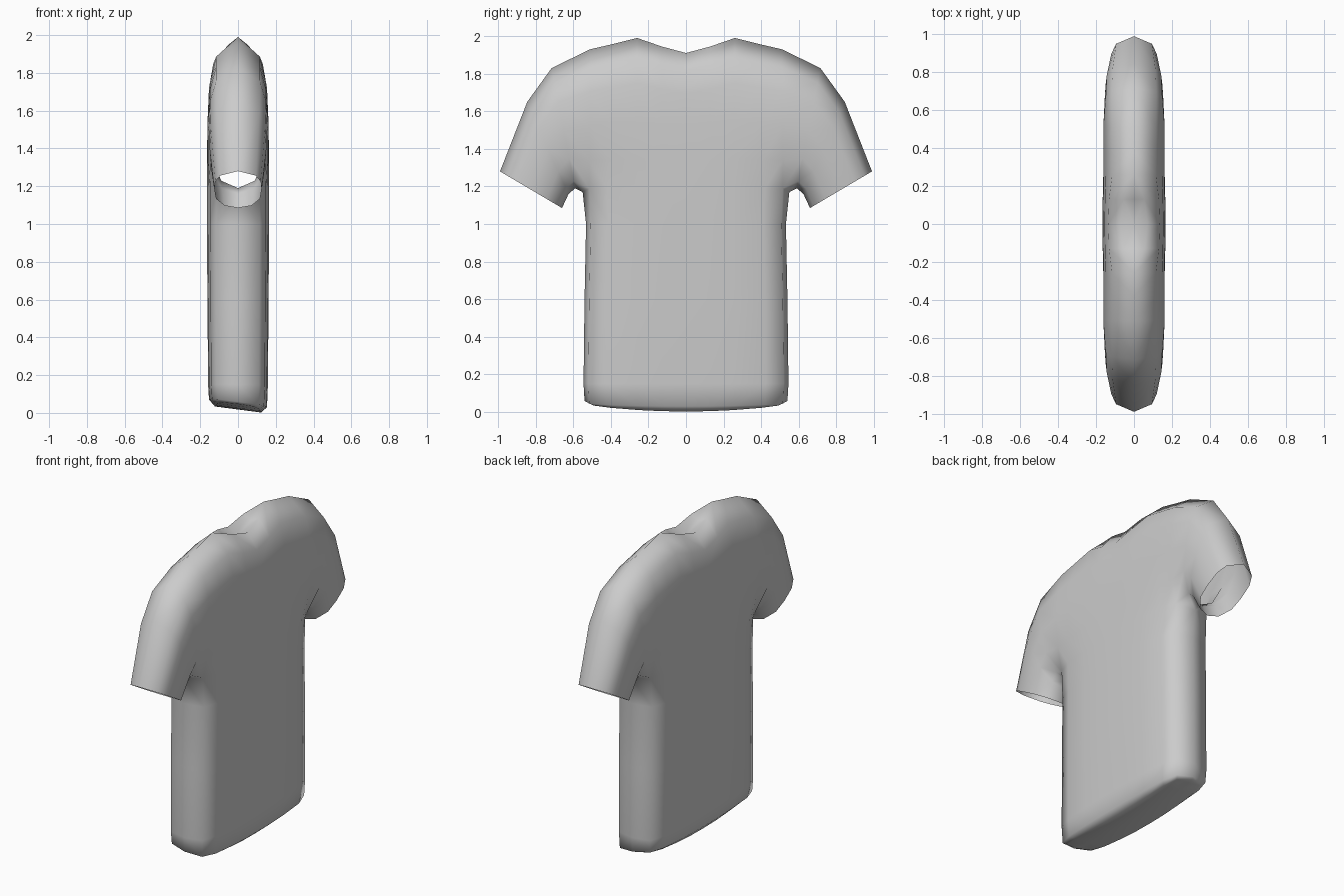
import bpy
import bmesh
from mathutils import Vector

cube = bpy.data.objects.get("Cube")
if cube:
    bpy.data.objects.remove(cube, do_unlink=True)

fabric = bpy.data.materials.new("grey_fabric")
fabric.use_nodes = True
fabric.diffuse_color = (0.6, 0.6, 0.6, 1)
fabric.node_tree.nodes["Principled BSDF"].inputs["Base Color"].default_value = (0.6, 0.6, 0.6, 1)

# Quarter of the torso cross-section (y, x), from the middle to the side
section = [(0, .165), (.13, .165), (.26, .16), (.42, .148), (.515, .115), (.54, 0)]
# Torso rows: height, rise towards the side, depth scale, width scale
rows = [(.018, .1, .74, .95), (.05, .03, .93, 1.0), (.15, 0, .96, 1.01),
        (.6, 0, .98, 1.0), (1.0, 0, 1, .985)]
# Top outline of each column: y, z, half-width of the neck rim
tops = [(0, 1.91, .07), (.13, 1.945, .055), (.26, 1.99, 0), (.38, 1.96, 0), (.51, 1.93, 0)]
# Sleeve rings: underarm y, z, shoulder y, z, half depth
rings = [(.59, 1.19, .715, 1.83, .155), (.625, 1.16, .845, 1.65, .15),
         (.66, 1.085, .99, 1.28, .125)]
steps = [0, .2, .45, .7, .87, 1]
armpit = Vector((0, .55, 1.17))


def torso_column(y, x):
    return [Vector((x * sx, y * sy, z + rise * y * y)) for z, rise, sx, sy in rows]


def upper_column(j):
    y0, depth = section[j]
    y1, z1, rim = tops[j]
    pts = []
    for f in steps:
        d = depth + (.163 - depth) * min(1, 3 * f)
        x = rim + (d - rim) * max(0, 1 - f ** 5) ** .5
        pts.append(Vector((x, y0 + (y1 - y0) * f, 1.19 + (z1 - 1.19) * f)))
    return pts


def sleeve_ring(by, bz, ty, tz, depth):
    low, high = Vector((0, by, bz)), Vector((0, ty, tz))
    pts = [low]
    for f in steps:
        f = .06 + .94 * f
        p = low.lerp(high, f)
        p.x = depth * max(0, 1 - abs(2 * f - 1) ** 3) ** .5
        pts.append(p)
    return pts


def strip(a, b):
    return [(a[i], a[i + 1], b[i + 1], b[i]) for i in range(len(a) - 1)]


# Columns run from the hem centre line up to the neck or shoulder
columns, uppers = [], []
for j in range(5):
    low, up = torso_column(*section[j]), upper_column(j)
    centre = Vector((0, low[0].y, low[0].z))
    uppers.append(up)
    columns.append([centre] + low + up)
side = torso_column(*section[5])
columns[0:0] = []

quads = []
for a, b in zip(columns, columns[1:]):
    quads += strip(a, b)
# Side seam up to the armpit
quads += strip(columns[4][:len(rows) + 2], [side[0]] + side + [armpit])
# Sleeves, open at the cuffs
tubes = [[armpit] + uppers[4]] + [sleeve_ring(*r) for r in rings]
for a, b in zip(tubes, tubes[1:]):
    quads += strip(a, b)
# Sunken neck surface
neck = [Vector((0, 0, 1.875)), Vector((0, .13, 1.92)), uppers[2][-1]]
rim = [uppers[j][-1] for j in range(3)]
quads += strip(neck, rim)

# Mirror the quarter to all four sides, with a slightly tilted hem
bm = bmesh.new()
for sx in (1, -1):
    for sy in (1, -1):
        for quad in quads:
            corners = []
            for p in quad:
                q = Vector((p.x * sx, p.y * sy, p.z))
                if q.z < .1:
                    q.z -= .13 * q.x
                if not any((q - c).length < 1e-5 for c in corners):
                    corners.append(q)
            if len(corners) > 2:
                bm.faces.new([bm.verts.new(c) for c in corners])
bmesh.ops.remove_doubles(bm, verts=bm.verts, dist=1e-4)
bmesh.ops.recalc_face_normals(bm, faces=bm.faces)
mesh = bpy.data.meshes.new("shirt")
for face in bm.faces:
    face.smooth = True
bm.to_mesh(mesh)
bm.free()
mesh.materials.append(fabric)
shirt = bpy.data.objects.new("shirt", mesh)
bpy.context.collection.objects.link(shirt)
